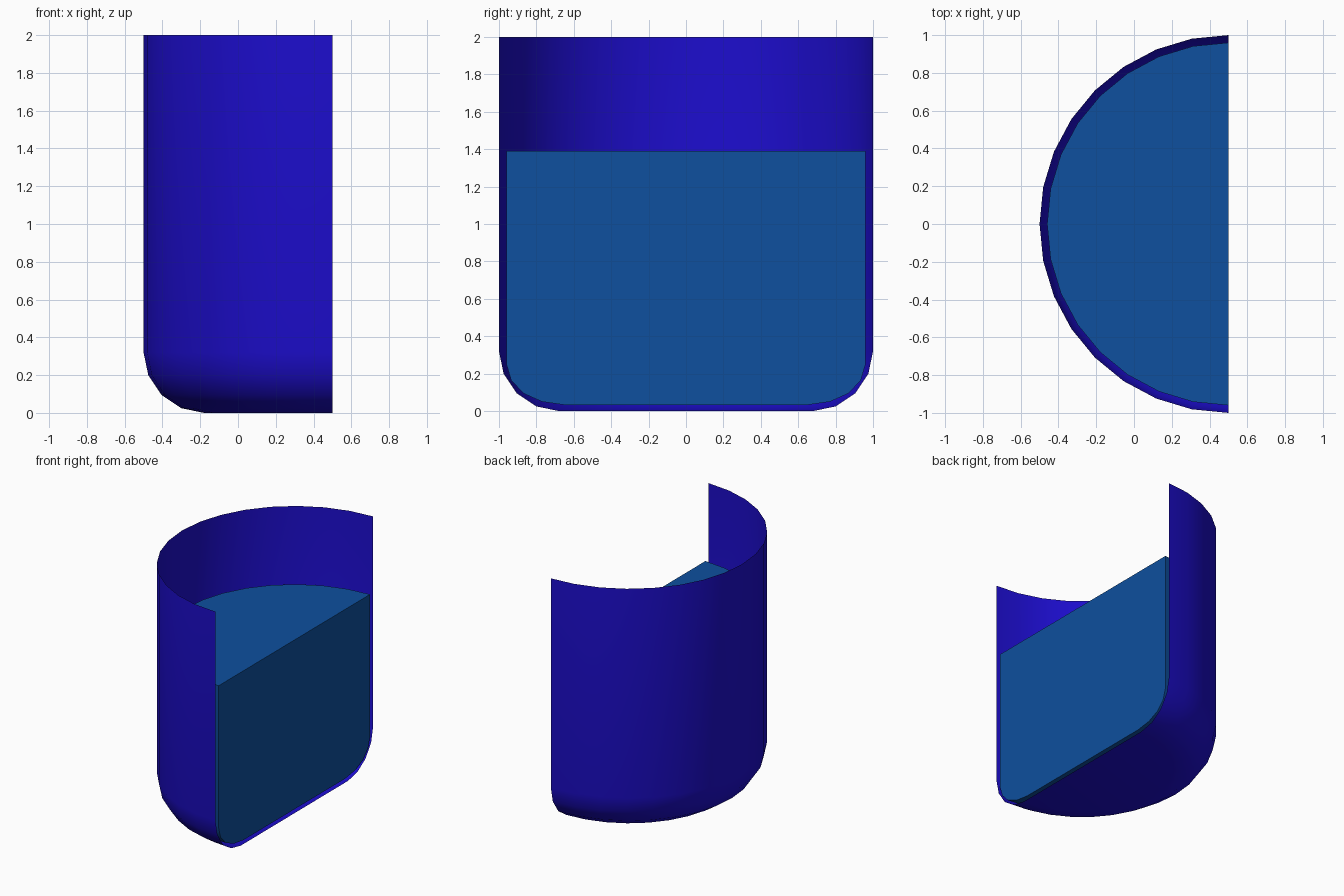
import bpy, bmesh, math

if "Cube" in bpy.data.objects:
    bpy.data.objects.remove(bpy.data.objects["Cube"])

CX = 0.5      # cut plane, which is also the axis of revolution
STEPS = 16    # sides around the half circle


def material(name, color):
    m = bpy.data.materials.new(name)
    m.diffuse_color = (*color, 1)
    m.use_nodes = True
    m.node_tree.nodes["Principled BSDF"].inputs["Base Color"].default_value = m.diffuse_color
    return m


def half_lathe(name, profile, mat, close_cut=False):
    """Revolve (radius, z) points half a turn around the cut-plane axis."""
    bm = bmesh.new()
    verts = [bm.verts.new((CX, r, z)) for r, z in profile]
    edges = [bm.edges.new(p) for p in zip(verts, verts[1:])]
    bmesh.ops.spin(bm, geom=verts + edges, cent=(CX, 0, 0), axis=(0, 0, 1),
                   angle=math.pi, steps=STEPS, use_duplicate=False)
    bmesh.ops.remove_doubles(bm, verts=bm.verts, dist=1e-5)
    bmesh.ops.dissolve_degenerate(bm, dist=1e-5, edges=bm.edges)
    if close_cut:
        bmesh.ops.holes_fill(bm, edges=[e for e in bm.edges if e.is_boundary], sides=0)
    bmesh.ops.recalc_face_normals(bm, faces=bm.faces)
    # An open shell has no inside for recalc, so point its walls outwards
    wall = min(bm.faces, key=lambda f: f.calc_center_median().x)
    if wall.normal.x > 0:
        bmesh.ops.reverse_faces(bm, faces=bm.faces)
    mesh = bpy.data.meshes.new(name)
    bm.to_mesh(mesh)
    bm.free()
    mesh.materials.append(mat)
    ob = bpy.data.objects.new(name, mesh)
    bpy.context.collection.objects.link(ob)
    bpy.ops.object.select_all(action='DESELECT')
    ob.select_set(True)
    bpy.context.view_layer.objects.active = ob
    bpy.ops.object.shade_smooth_by_angle(angle=math.radians(40))
    return ob


# Thin open cup wall with a rounded bottom
half_lathe("cup_shell",
           [(1, 2), (1, 0.32), (0.975, 0.2), (0.905, 0.095), (0.8, 0.025), (0.68, 0), (0, 0)],
           material("cup_blue", (0.012, 0.004, 0.61)))

# Solid liquid body, slightly smaller, closed by the flat cut face
half_lathe("liquid",
           [(0, 1.39), (0.96, 1.39), (0.96, 0.25), (0.935, 0.165), (0.87, 0.095),
            (0.77, 0.05), (0.645, 0.032), (0, 0.032)],
           material("liquid_blue", (0.0044, 0.08, 0.342)), close_cut=True)
